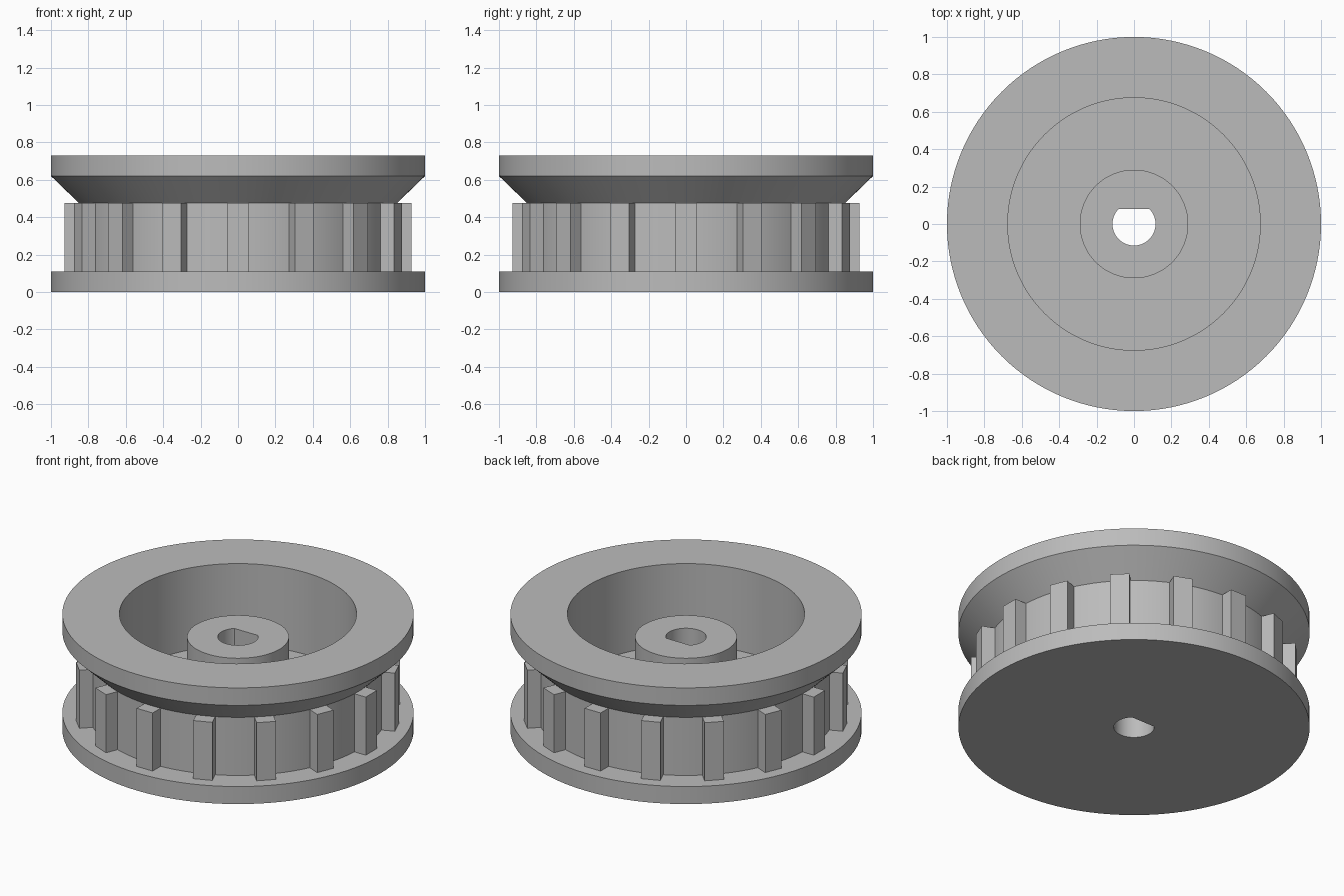
import bpy
import bmesh
from math import cos, sin, tau, radians
from mathutils import Matrix, Vector

cube = bpy.data.objects.get("Cube")
if cube:
    bpy.data.objects.remove(cube, do_unlink=True)

SEGMENTS = 128
TEETH = 16
BORE_RADIUS, BORE_FLAT = 0.115, 0.08

grey = bpy.data.materials.new("plain grey")
grey.use_nodes = True
grey.diffuse_color = (0.5, 0.5, 0.5, 1)
grey.node_tree.nodes["Principled BSDF"].inputs["Base Color"].default_value = (0.5, 0.5, 0.5, 1)


def make_object(name, bm):
    bmesh.ops.recalc_face_normals(bm, faces=bm.faces)
    mesh = bpy.data.meshes.new(name)
    bm.to_mesh(mesh)
    bm.free()
    mesh.materials.append(grey)
    obj = bpy.data.objects.new(name, mesh)
    bpy.context.collection.objects.link(obj)
    return obj


def ring(bm, radius, z):
    """Circle of vertices; the bore rings are clipped to a D shape."""
    verts = []
    for i in range(SEGMENTS):
        a = tau * i / SEGMENTS
        x, y = radius * cos(a), radius * sin(a)
        if radius == BORE_RADIUS:
            y = min(y, BORE_FLAT)
        verts.append(bm.verts.new((x, y, z)))
    return verts


# Wheel body: flanges, drum, cone, recess and hub as one closed turned profile
profile = [
    (BORE_RADIUS, 0), (1, 0), (1, 0.11), (0.85, 0.11),     # lower flange
    (0.85, 0.475), (1, 0.62), (1, 0.73),                   # drum, cone, upper flange
    (0.675, 0.73), (0.675, 0.215), (0.29, 0.215),          # recess
    (0.29, 0.585), (BORE_RADIUS, 0.585),                   # hub
]
bm = bmesh.new()
rings = [ring(bm, r, z) for r, z in profile]
for k, lower in enumerate(rings):
    upper = rings[(k + 1) % len(rings)]
    for i in range(SEGMENTS):
        j = (i + 1) % SEGMENTS
        bm.faces.new((lower[i], lower[j], upper[j], upper[i]))
wheel = make_object("wheel_body", bm)
bpy.context.view_layer.objects.active = wheel
wheel.select_set(True)
bpy.ops.object.shade_smooth_by_angle(angle=radians(25))

# Teeth: flat blocks around the drum, sunk a little into it
bm = bmesh.new()
inner, outer, width, bottom, top = 0.8, 0.927, 0.111, 0.1, 0.475
for i in range(TEETH):
    turn = Matrix.Rotation(tau * i / TEETH, 4, "Z")
    place = Matrix.Translation(Vector(((inner + outer) / 2, 0, (bottom + top) / 2)))
    size = Matrix.Diagonal((outer - inner, width, top - bottom, 1))
    bmesh.ops.create_cube(bm, size=1, matrix=turn @ place @ size)
make_object("drum_teeth", bm)
